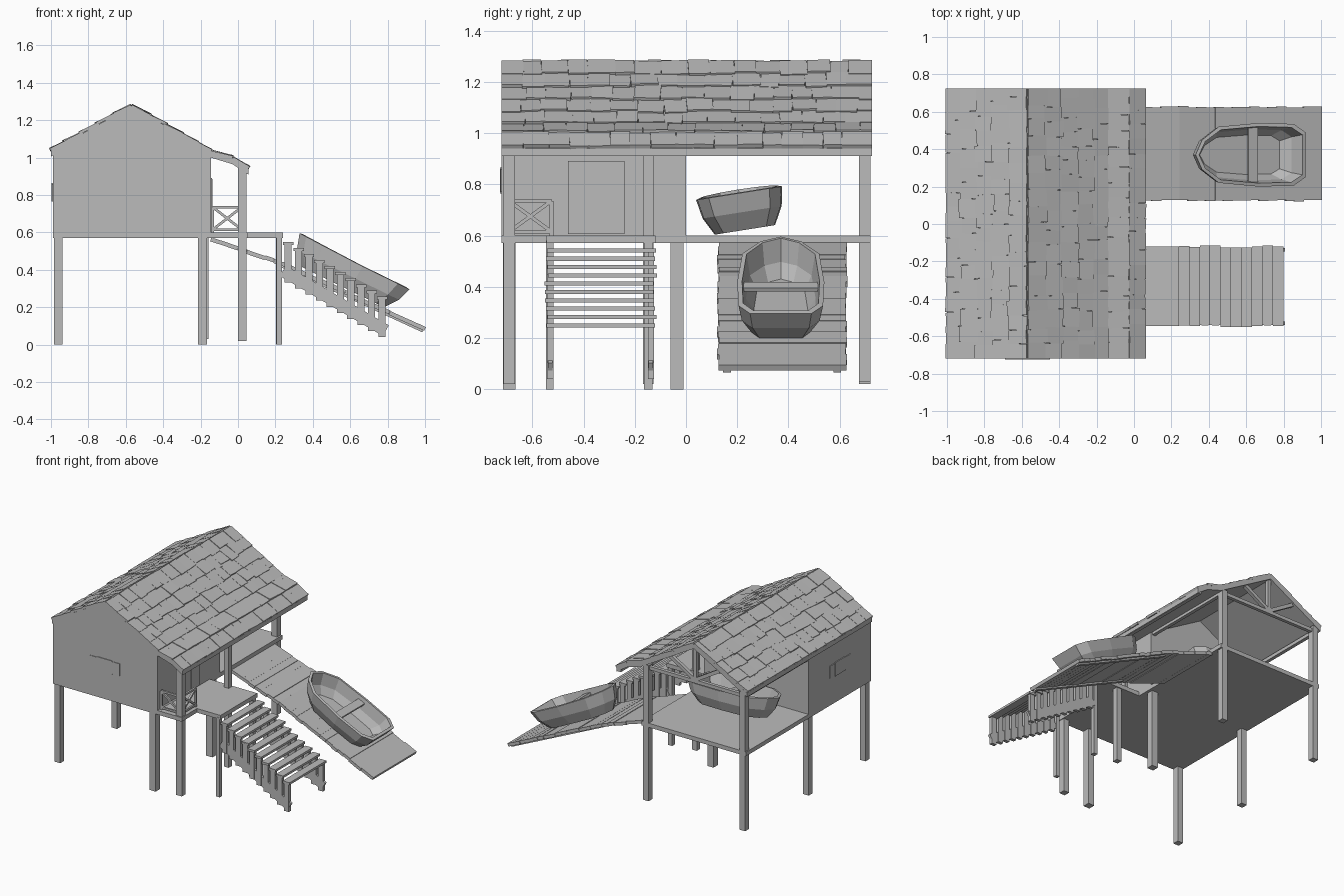
import bpy, bmesh, math, random
from mathutils import Matrix, Vector

random.seed(4)
if "Cube" in bpy.data.objects:
    bpy.data.objects.remove(bpy.data.objects["Cube"], do_unlink=True)

GREY = (0.5, 0.5, 0.5, 1)
wood = bpy.data.materials.new("weathered grey")
wood.use_nodes = True
wood.diffuse_color = GREY
wood.node_tree.nodes["Principled BSDF"].inputs["Base Color"].default_value = GREY


def finish(name, bm):
    bmesh.ops.recalc_face_normals(bm, faces=bm.faces)
    mesh = bpy.data.meshes.new(name)
    bm.to_mesh(mesh)
    bm.free()
    mesh.materials.append(wood)
    obj = bpy.data.objects.new(name, mesh)
    bpy.context.collection.objects.link(obj)
    return obj


def add_box(bm, centre, size, rot=None):
    m = Matrix.Translation(centre)
    if rot:
        m = m @ rot
    bmesh.ops.create_cube(bm, size=1, matrix=m @ Matrix.Diagonal((*size, 1)))


def box(name, x, y, z):
    """Box from three (low, high) ranges."""
    bm = bmesh.new()
    add_box(bm, [sum(r) / 2 for r in (x, y, z)], [r[1] - r[0] for r in (x, y, z)])
    return finish(name, bm)


def add_beam(bm, a, b, w, d):
    a, b = Vector(a), Vector(b)
    rot = (b - a).to_track_quat('Z', 'Y').to_matrix().to_4x4()
    add_box(bm, (a + b) / 2, (w, d, (b - a).length), rot)


def beams(name, pairs, w=0.02, d=0.02):
    bm = bmesh.new()
    for a, b in pairs:
        add_beam(bm, a, b, w, d)
    return finish(name, bm)


def prism(name, profile, y0, y1):
    """Extrude an x-z profile along y."""
    bm = bmesh.new()
    face = bm.faces.new([bm.verts.new((x, y0, z)) for x, z in profile])
    ext = bmesh.ops.extrude_face_region(bm, geom=[face])
    verts = [v for v in ext["geom"] if isinstance(v, bmesh.types.BMVert)]
    bmesh.ops.translate(bm, verts=verts, vec=(0, y1 - y0, 0))
    return finish(name, bm)


# Room, floor and porch deck
EAVE, RIDGE, BREAK, LIP = (-1, 1.035), (-0.57, 1.275), (-0.145, 1.03), (0.055, 0.94)
MID = (-0.03, 0.995)
prism("room_walls", [(-0.99, 0.58), (-0.99, 1.03), (-0.57, 1.265), (-0.145, 1.02), (-0.145, 0.58)], -0.72, 0)
box("floor", (-0.99, -0.145), (-0.72, 0.72), (0.57, 0.6))
box("porch_deck", (-0.145, 0.05), (-0.72, -0.12), (0.57, 0.6))
box("landing", (0.05, 0.24), (-0.545, -0.12), (0.57, 0.6))

# Roof board, bent over the porch
top = [EAVE, RIDGE, BREAK, MID, LIP]
prism("roof_board", top + [(x, z - 0.03) for x, z in reversed(top)], -0.72, 0.725)

# Shingles
bm = bmesh.new()
for a, b, rows in ((RIDGE, EAVE, 5), (RIDGE, BREAK, 5), (BREAK, MID, 1), (MID, LIP, 1)):
    p, q = Vector((a[0], 0, a[1])), Vector((b[0], 0, b[1]))
    down = (q - p).normalized()
    step = (q - p).length / rows
    up = Vector((-down.z, 0, down.x)) * (1 if down.x > 0 else -1)
    across = up.cross(down)
    frame = Matrix((down, across, up)).transposed().to_4x4()
    for r in range(rows):
        y = -0.72
        while y < 0.715:
            w = min(random.uniform(0.07, 0.11), 0.725 - y)
            if 0.725 - y - w < 0.03:
                w = 0.725 - y
            length = step * (random.uniform(1, 1.2) if r < rows - 1 else 1)
            pos = p + down * (step * r + length / 2) + up * random.uniform(0.002, 0.008)
            pos.y = y + w / 2
            edge = y < -0.7 or y + w > 0.71
            tilt = Matrix.Rotation(random.uniform(-0.1, -0.02), 4, 'Y')
            spin = Matrix.Rotation(0 if edge else random.uniform(-0.06, 0.06), 4, 'Z')
            add_box(bm, pos, (length, w, 0.016), frame @ tilt @ spin)
            y += w
finish("shingles", bm)

# Stilts under the house, and full posts that carry the roof
for name, x, y, w, z0, z1 in (
        ("front_stilt_outer", -0.96, -0.69, 0.045, 0, 0.58),
        ("middle_stilt_outer", -0.96, -0.035, 0.045, 0, 0.58),
        ("front_stilt_inner", -0.19, -0.69, 0.05, 0, 0.58),
        ("middle_stilt_inner", -0.19, -0.035, 0.05, 0, 0.58),
        ("back_post_inner", -0.18, 0.698, 0.045, 0.03, 1.02),
        ("back_post_outer", -0.96, 0.698, 0.045, 0.02, 1.03),
        ("porch_post_front", 0.022, -0.69, 0.045, 0.02, 0.95),
        ("porch_post_back", 0.022, -0.147, 0.04, 0.02, 0.95),
        ("landing_post_front", 0.22, -0.532, 0.028, 0, 0.58),
        ("landing_post_back", 0.22, -0.147, 0.032, 0, 0.58)):
    box(name, (x - w / 2, x + w / 2), (y - w / 2, y + w / 2), (z0, z1))

# Open gable truss and eave beams
Y = 0.7
beams("gable_truss", [
    ((-0.98, Y, 1.0), (-0.16, Y, 1.0)),
    ((-0.57, Y, 1.0), (-0.57, Y, 1.25)),
    ((-0.57, Y, 1.01), (-0.37, Y, 1.13)),
    ((-0.57, Y, 1.01), (-0.77, Y, 1.13))], 0.025, 0.025)
beams("eave_beams", [((x, 0, 1.0), (x, 0.71, 1.0)) for x in (-0.97, -0.17)], 0.025, 0.025)
beams("porch_eave_beam", [((0.035, -0.71, 0.925), (0.035, 0.72, 0.925))], 0.025, 0.025)


# Crossed railings on the porch
def railing(name, a, b):
    a, b = Vector(a), Vector(b)
    lo, hi = Vector((0, 0, 0.615)), Vector((0, 0, 0.735))
    beams(name, [(a + hi, b + hi), (a + lo, b + lo), (a + lo, b + hi), (a + hi, b + lo),
                 (b + Vector((0, 0, 0.6)), b + hi)], 0.014, 0.014)


railing("front_railing", (0.02, -0.69, 0), (-0.135, -0.69, 0))
railing("side_railing", (0.025, -0.69, 0), (0.025, -0.525, 0))

# Door and windows as thin plates
box("door", (-0.146, -0.139), (-0.46, -0.24), (0.605, 0.89))
for y in (-0.4, -0.3):
    box("door_plank", (-0.14, -0.136), (y - 0.045, y + 0.045), (0.61, 0.885))
box("front_window", (-0.63, -0.51), (-0.725, -0.719), (0.765, 0.865))
box("side_window", (-0.996, -0.989), (-0.42, -0.3), (0.765, 0.865))
for s in (-1, 1):
    cx, cy = -0.57 + s * 0.09, -0.36 + s * 0.09
    box("front_shutter", (cx - 0.03, cx + 0.03), (-0.724, -0.719), (0.77, 0.86))
    box("side_shutter", (-0.995, -0.989), (cy - 0.03, cy + 0.03), (0.77, 0.86))

# Stairs: treads, upright slats and stringers
bm = bmesh.new()
for i in range(10):
    x, z = 0.268 + i * 0.0558, 0.55 - i * 0.0325
    shift = random.uniform(-0.008, 0.008)
    add_box(bm, (x, -0.333 + shift, z - 0.008), (0.056, 0.425, 0.016))
    for y in (-0.53, -0.137):
        add_box(bm, (x, y, z - 0.11), (0.038, 0.024, 0.215))
finish("stair_steps", bm)
beams("stair_stringers", [((0.24, y, 0.395), (0.79, y, 0.075)) for y in (-0.53, -0.137)], 0.018, 0.065)

# Plank boat ramp
bm = bmesh.new()
for a, b, n in (((-0.145, 0.575), (0.24, 0.445), 8), ((0.24, 0.445), (1, 0.095), 16)):
    p, q = Vector((a[0], 0.375, a[1])), Vector((b[0], 0.375, b[1]))
    rot = Matrix.Rotation(math.atan2(p.z - q.z, q.x - p.x), 4, 'Y')
    size = (q - p).length / n
    for i in range(n):
        pos = p.lerp(q, (i + 0.5) / n)
        pos.y += random.uniform(-0.005, 0.005)
        pos.z -= 0.01 + random.uniform(0, 0.005)
        add_box(bm, pos, (size, 0.5, 0.022), rot)
finish("ramp_planks", bm)
beams("ramp_bearers", [((0.24, y, 0.42), (0.99, y, 0.075)) for y in (0.16, 0.59)], 0.03, 0.02)


# Rowing boats: stacked outline loops from keel to rim and back inside
def boat(name, matrix):
    half = [(-0.29, 0.08), (-0.19, 0.15), (0.05, 0.17), (0.26, 0.165), (0.33, 0.12)]
    outline = [(-0.33, 0)] + half + [(x, -y) for x, y in reversed(half)]
    loops = [(0.76, 0.7, 0), (0.92, 0.92, 0.07), (1, 1, 0.145), (0.94, 0.89, 0.148),
             (0.86, 0.8, 0.07), (0.72, 0.62, 0.018)]
    bm = bmesh.new()
    rings = [[bm.verts.new((x * sx, y * sy, z + (0.012 * max(0, -x / 0.33) if z > 0.1 else 0)))
              for x, y in outline] for sx, sy, z in loops]
    n = len(outline)
    for r0, r1 in zip(rings, rings[1:]):
        for i in range(n):
            j = (i + 1) % n
            bm.faces.new((r0[i], r0[j], r1[j], r1[i]))
    bm.faces.new(rings[0])
    bm.faces.new(rings[-1])
    add_box(bm, (0.03, 0, 0.115), (0.055, 0.29, 0.016))
    finish(name, bm).matrix_world = matrix


boat("ramp_boat", Matrix.Translation((0.557, 0.37, 0.31)) @ Matrix.Rotation(math.radians(26), 4, 'Y'))
boat("stored_boat", Matrix.Translation((-0.57, 0.23, 0.622)) @ Matrix.Rotation(math.radians(9), 4, 'X'))
